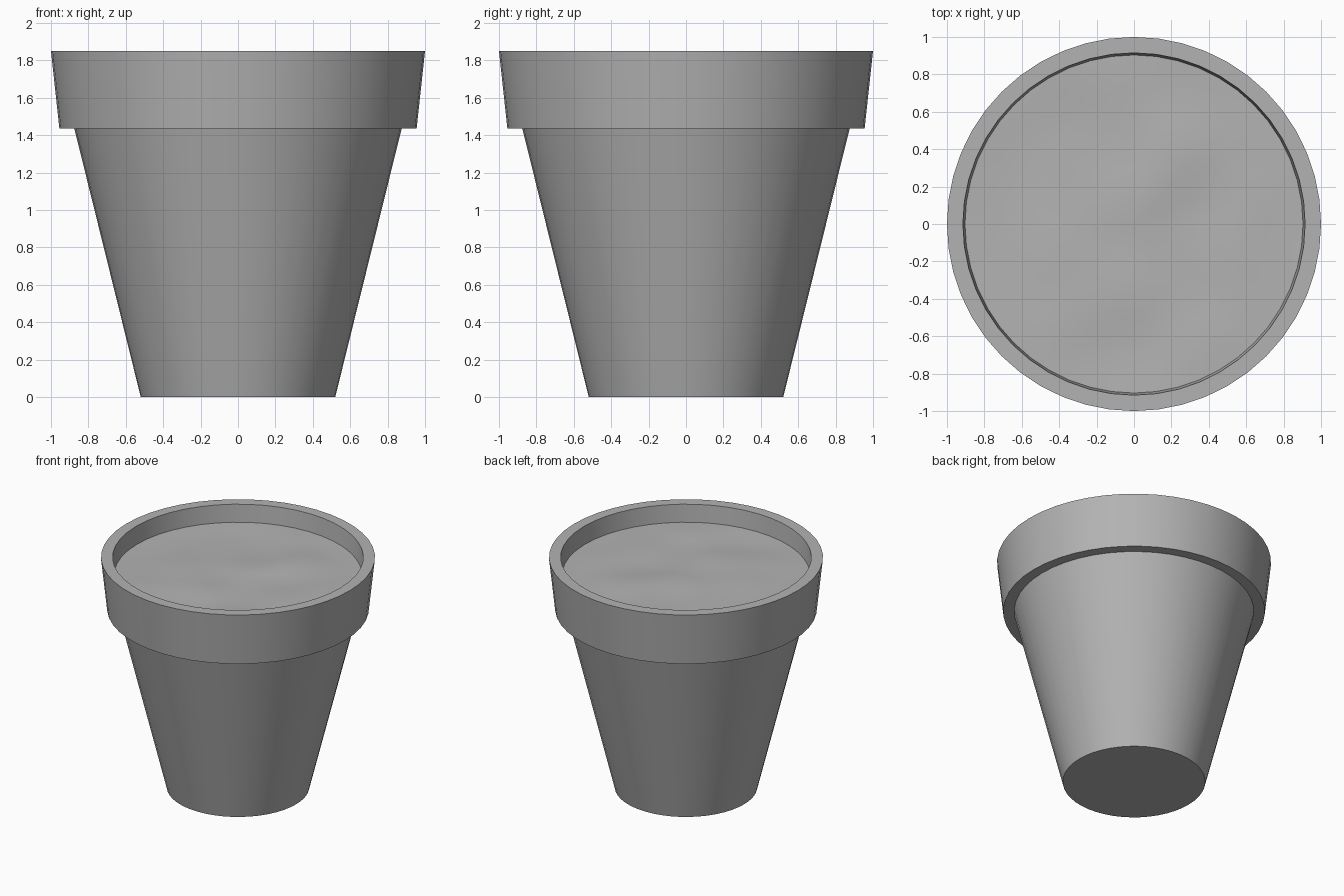
import bpy, math
from mathutils import Vector, noise

if "Cube" in bpy.data.objects:
    bpy.data.objects.remove(bpy.data.objects["Cube"])

SIDES = 48
SOIL_Z = 1.71

# Dark grey shared by both parts
grey = bpy.data.materials.new("dark_grey")
grey.diffuse_color = (0.45, 0.45, 0.45, 1)
grey.use_nodes = True
grey.node_tree.nodes["Principled BSDF"].inputs["Base Color"].default_value = grey.diffuse_color


def ring(r, z):
    return [(r * math.cos(i * math.tau / SIDES),
             r * math.sin(i * math.tau / SIDES), z) for i in range(SIDES)]


def lathe(name, profile, height=None):
    """Spin (radius, z) points; the first and/or last point may lie on the axis."""
    verts, rows, faces = [], [], []
    for r, z in profile:
        pts = [(0, 0, z)] if r == 0 else ring(r, z)
        rows.append([len(verts) + (i % len(pts)) for i in range(SIDES)])
        verts += pts
    for a, b in zip(rows, rows[1:]):
        for i in range(SIDES):
            j = (i + 1) % SIDES
            # faces wind so that normals point out of the pot
            faces.append(tuple(dict.fromkeys((a[i], a[j], b[j], b[i]))))
    if height:
        verts = [(x, y, z + height(x, y)) for x, y, z in verts]
    mesh = bpy.data.meshes.new(name)
    mesh.from_pydata(verts, [], faces)
    mesh.materials.append(grey)
    obj = bpy.data.objects.new(name, mesh)
    bpy.context.collection.objects.link(obj)
    bpy.ops.object.select_all(action='DESELECT')
    obj.select_set(True)
    bpy.context.view_layer.objects.active = obj
    bpy.ops.object.shade_smooth_by_angle(angle=math.radians(35))
    return obj


# Pot: base, tapered body, stepped rim and inner lip
lathe("pot", [(0, 0), (0.52, 0), (0.875, 1.435), (0.955, 1.435),
              (1.0, 1.85), (0.915, 1.85), (0.902, SOIL_Z - 0.02)])


# Soil: gently uneven disc, level where it meets the pot
def bumps(x, y):
    fade = min(1, max(0, (0.9 - math.hypot(x, y)) * 5))
    return 0.02 * fade * noise.noise(Vector((x * 2.5, y * 2.5, 3.7)))


lathe("soil", [(0.905 * i / 9, SOIL_Z) for i in range(9, -1, -1)], bumps)
